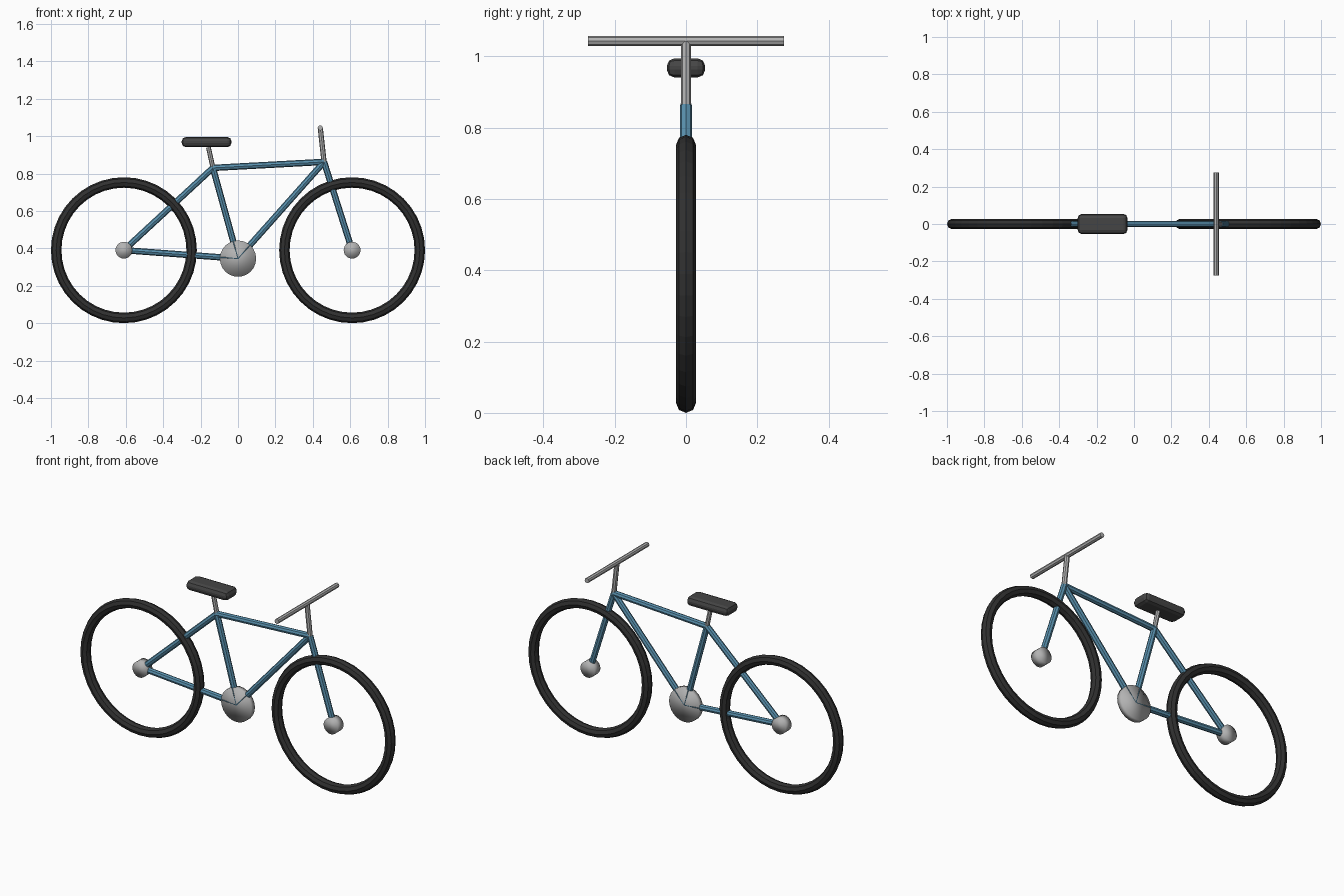
import bpy, math
from mathutils import Vector

if "Cube" in bpy.data.objects:
    bpy.data.objects.remove(bpy.data.objects["Cube"])


def material(name, rgb):
    m = bpy.data.materials.new(name)
    m.diffuse_color = (*rgb, 1)
    m.use_nodes = True
    m.node_tree.nodes["Principled BSDF"].inputs["Base Color"].default_value = m.diffuse_color
    return m


RUBBER = material("rubber", (0.03, 0.03, 0.03))
PAINT = material("blue_paint", (0.10, 0.28, 0.42))
METAL = material("metal", (0.45, 0.45, 0.45))
PAD = material("pad", (0.06, 0.06, 0.06))


def finish(name, mat):
    ob = bpy.context.object
    ob.name = name
    ob.data.materials.append(mat)
    return ob


def tube(name, a, b, r, mat, sides=8):
    a, b = Vector(a), Vector(b)
    d = b - a
    bpy.ops.mesh.primitive_cylinder_add(
        vertices=sides, radius=r, depth=d.length, location=(a + b) / 2,
        rotation=d.to_track_quat('Z', 'Y').to_euler())
    return finish(name, mat)


def disc(name, centre, r, half):
    c, h = Vector(centre), Vector((0, half, 0))
    ob = tube(name, c - h, c + h, r, METAL, 24)
    ob.data.shade_smooth()


# Frame joints
REAR, FRONT = (-0.61, 0, 0.39), (0.61, 0, 0.39)
CRANK, SEAT, HEAD = (0, 0, 0.345), (-0.134, 0, 0.83), (0.46, 0, 0.862)
BAR = (0.44, 0, 1.044)

# Wheels
for side, c in (("rear", REAR), ("front", FRONT)):
    bpy.ops.mesh.primitive_torus_add(
        major_radius=0.362, minor_radius=0.028, major_segments=40,
        minor_segments=8, location=c, rotation=(math.pi / 2, 0, 0))
    finish(side + "_tyre", RUBBER)
    disc(side + "_hub", c, 0.045, 0.027)

# Frame tubes and fork
for name, a, b in (("chain_stay", REAR, CRANK), ("seat_stay", REAR, SEAT),
                   ("seat_tube", CRANK, SEAT), ("top_tube", SEAT, HEAD),
                   ("down_tube", CRANK, HEAD), ("fork", HEAD, FRONT)):
    tube(name, a, b, 0.017, PAINT)

# Chainring
disc("chainring", CRANK, 0.097, 0.016)

# Seat post, stem and handlebar
tube("seat_post", SEAT, (-0.158, 0, 0.94), 0.013, METAL)
tube("stem", HEAD, BAR, 0.014, METAL)
tube("handlebar", (BAR[0], -0.275, BAR[2]), (BAR[0], 0.275, BAR[2]), 0.014, METAL)

# Seat
bpy.ops.mesh.primitive_cube_add(size=1, location=(-0.168, 0, 0.968))
seat = finish("seat", PAD)
seat.scale = (0.266, 0.108, 0.054)
bpy.ops.object.transform_apply(location=False, rotation=False, scale=True)
bevel = seat.modifiers.new("rounding", 'BEVEL')
bevel.width = 0.022
bevel.segments = 2
